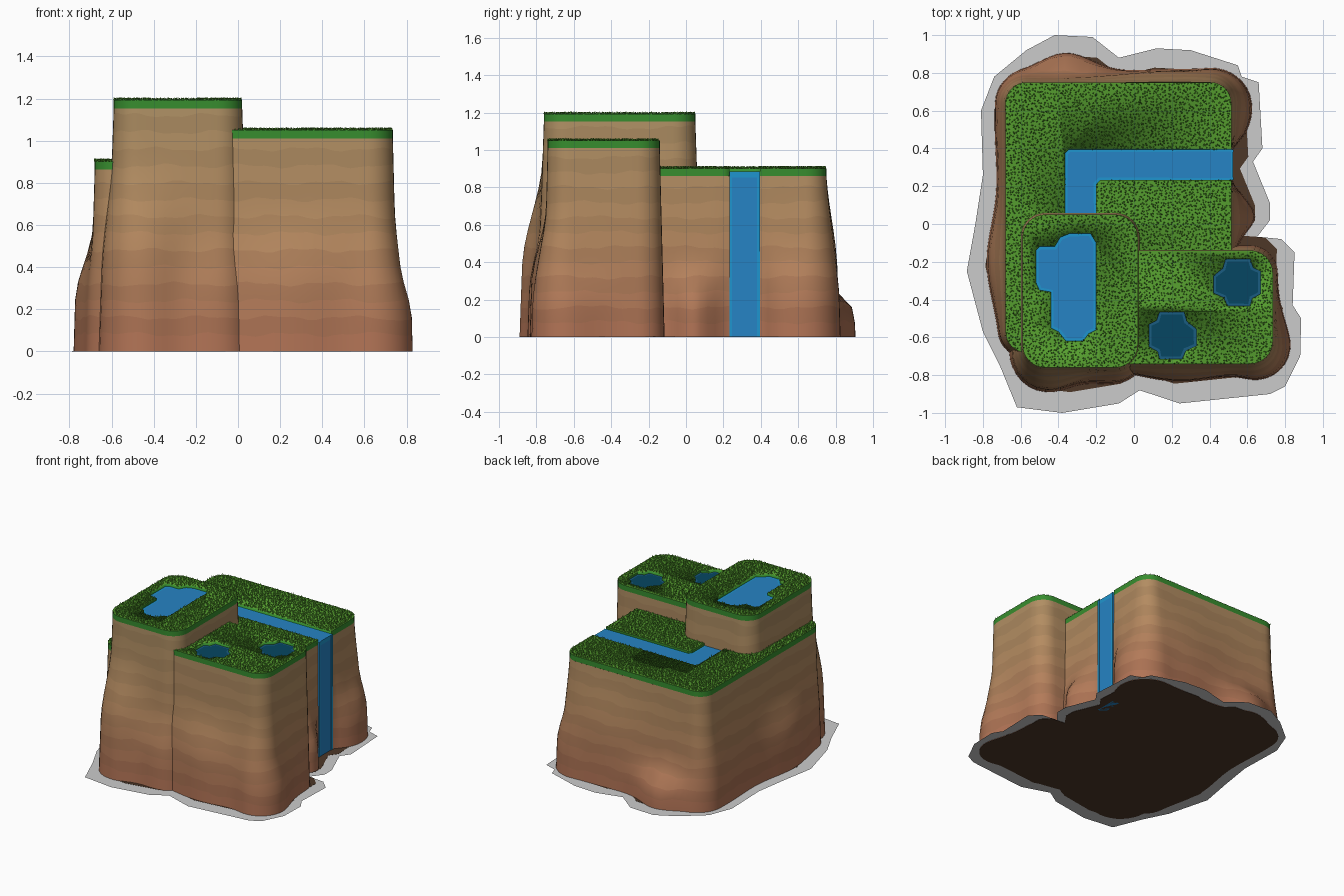
import bpy, bmesh, math, random
from mathutils import Vector
from mathutils.geometry import intersect_point_line

if "Cube" in bpy.data.objects:
    bpy.data.objects.remove(bpy.data.objects["Cube"])

random.seed(4)


def material(name, rgb):
    m = bpy.data.materials.new(name)
    m.diffuse_color = [(c / 255) ** 2.2 for c in rgb] + [1]
    m.use_nodes = True
    m.node_tree.nodes["Principled BSDF"].inputs["Base Color"].default_value = m.diffuse_color
    return m


GRASS = material("grass", (86, 156, 50))
TURF = material("turf_side", (58, 140, 50))
WATER = material("water", (42, 130, 195))
SHORE = material("shore_water", (36, 148, 205))
DEEP = material("deep_water", (14, 72, 98))
DEEP_SHORE = material("deep_shore", (32, 92, 128))
EARTH = material("earth", (78, 58, 44))
BAND = 0.08
low, mid, high = Vector((172, 112, 84)), Vector((176, 134, 94)), Vector((168, 140, 98))
STRATA = []
for k in range(16):
    t = k / 15
    c = low.lerp(mid, t / 0.45) if t < 0.45 else mid.lerp(high, (t - 0.45) / 0.55)
    STRATA.append(material(f"rock_{k}", c * (1 + 0.025 * (-1) ** k)))


def finish(name, bm, mats, smooth=True):
    bmesh.ops.recalc_face_normals(bm, faces=bm.faces)
    me = bpy.data.meshes.new(name)
    bm.to_mesh(me)
    bm.free()
    for m in mats:
        me.materials.append(m)
    ob = bpy.data.objects.new(name, me)
    bpy.context.collection.objects.link(ob)
    if smooth:
        bpy.ops.object.select_all(action='DESELECT')
        ob.select_set(True)
        bpy.context.view_layer.objects.active = ob
        bpy.ops.object.shade_smooth_by_angle(angle=math.radians(40))
    return ob


def prism(name, pts, z0, z1, mats, rim=0):
    """Extruded outline; material 0 on top, 1 elsewhere, optional inset rim."""
    bm = bmesh.new()
    f = bm.faces.new([bm.verts.new((x, y, z1)) for x, y in pts])
    f.normal_update()
    bot = bmesh.ops.extrude_face_region(bm, geom=[f], use_keep_orig=True)["geom"]
    for v in bot:
        if isinstance(v, bmesh.types.BMVert):
            v.co.z = z0
    for g in bm.faces:
        g.material_index = min(1, len(mats) - 1)
    f.material_index = 0
    if rim:
        ring = bmesh.ops.inset_region(bm, faces=[f], thickness=rim)["faces"]
        for g in ring:
            g.material_index = 1
    return finish(name, bm, mats)


def rounded(x0, x1, y0, y1, r):
    """Rounded rectangle as (x, y, normal x, normal y), long edges subdivided."""
    arcs = []
    for i, (cx, cy) in enumerate([(x1 - r, y1 - r), (x0 + r, y1 - r), (x0 + r, y0 + r), (x1 - r, y0 + r)]):
        for j in range(9):
            a = math.pi / 2 * (i + j / 8)
            c, s = math.cos(a), math.sin(a)
            arcs.append((cx + r * c, cy + r * s, c, s))
    out = []
    for p, q in zip(arcs, arcs[1:] + arcs[:1]):
        n = max(1, round(math.dist(p[:2], q[:2]) / 0.04))
        out += [tuple(a + (b - a) * k / n for a, b in zip(p, q)) for k in range(n)]
    return out


def inside(x, y, poly):
    hit = False
    for (ax, ay), (bx, by) in zip(poly, poly[1:] + poly[:1]):
        if (ay > y) != (by > y) and x < (bx - ax) * (y - ay) / (by - ay) + ax:
            hit = not hit
    return hit


def cliff(name, outline, top, taper, bumps, gap=None):
    """Layered rock wall; bumps are (x, y, height, amount, spread)."""
    bm = bmesh.new()
    levels = [k * BAND for k in range(int(top / BAND) + 1) if top - k * BAND > 0.03] + [top]
    rings = []
    for i, z0 in enumerate(levels):
        ring = []
        for x, y, nx, ny in outline:
            z = z0
            if 0 < i < len(levels) - 1:
                z += 0.008 * math.sin(17 * x + 13 * y + i) + 0.005 * math.sin(41 * (x - y) + 2 * i)
            off = taper * (1 - z / top)
            for bx, by, h, amount, spread in bumps:
                t = min(1, max(0, (h - z) / (0.6 * h)))
                d = math.hypot(x - bx, y - by) / spread
                off += amount * t * t * (3 - 2 * t) * math.exp(-d * d)
            if gap:
                off *= 1 - math.exp(-(math.hypot(x - gap[0], y - gap[1]) / 0.12) ** 4)
            ring.append(bm.verts.new((x + nx * off, y + ny * off, z)))
        rings.append(ring)
    n = len(outline)
    for k, (a, b) in enumerate(zip(rings, rings[1:])):
        for i in range(n):
            bm.faces.new((a[i], a[(i + 1) % n], b[(i + 1) % n], b[i])).material_index = k
    bm.faces.new(rings[-1]).material_index = len(STRATA)
    bm.faces.new(rings[0]).material_index = len(STRATA)
    return finish(name, bm, STRATA + [EARTH])


def grass_blades(name, poly, z, blocked):
    bm = bmesh.new()
    xs, ys = [p[0] for p in poly], [p[1] for p in poly]
    step = 0.0155
    for i in range(int((max(xs) - min(xs)) / step)):
        for j in range(int((max(ys) - min(ys)) / step)):
            x = min(xs) + (i + random.random()) * step
            y = min(ys) + (j + random.random()) * step
            if not inside(x, y, poly) or any(inside(x, y, b) for b in blocked):
                continue
            a0, r = random.uniform(0, 6.3), 0.005
            tip = bm.verts.new((x + random.uniform(-.005, .005), y + random.uniform(-.005, .005),
                                z + random.uniform(0.007, 0.014)))
            v = [bm.verts.new((x + r * math.cos(a0 + k * 2.094), y + r * math.sin(a0 + k * 2.094), z))
                 for k in range(3)]
            for k in range(3):
                bm.faces.new((v[k], v[(k + 1) % 3], tip))
    return finish(name, bm, [GRASS], smooth=False)


# Ground: grey flat rim around a dark earth underside
rim = [(-.42, 1), (-.22, .99), (-.08, .88), (.12, .93), (.3, .92), (.55, .84), (.57, .78), (.66, .75),
       (.68, .4), (.63, .33), (.72, .11), (.72, .02), (.65, -.07), (.78, -.08), (.85, -.15), (.84, -.43),
       (.885, -.5), (.88, -.7), (.8, -.86), (.72, -.9), (.24, -.95), (.03, -.88), (-.08, -.95), (-.38, -1),
       (-.62, -.97), (-.71, -.75), (-.8, -.57), (-.885, -.25), (-.84, 0), (-.8, .26), (-.81, .6),
       (-.74, .78), (-.57, .92)]
core = [(x * .89, y * .89) for x, y in rim]
bm = bmesh.new()
o = [bm.verts.new((x, y, .002)) for x, y in rim]
c = [bm.verts.new((x, y, .002)) for x, y in core]
for i in range(len(rim)):
    j = (i + 1) % len(rim)
    bm.faces.new((c[i], c[j], o[j], o[i]))
finish("ground_rim", bm, [], smooth=False)
prism("ground_earth", core, 0, .003, [EARTH])

# Water outlines
stream = [(-.365, 0), (-.2, 0), (-.2, .21), (-.18, .232), (.525, .232), (.525, .395), (-.345, .395), (-.365, .375)]
lake = [(-.34, -.05), (-.23, -.05), (-.2, -.1), (-.2, -.56), (-.24, -.58), (-.27, -.62), (-.36, -.62),
        (-.4, -.57), (-.44, -.55), (-.44, -.36), (-.5, -.35), (-.52, -.31), (-.52, -.14), (-.5, -.12),
        (-.42, -.12), (-.39, -.07)]
blob = [(-.06, .125), (.07, .125), (.085, .08), (.125, .06), (.125, -.06), (.08, -.085), (.07, -.125),
        (-.05, -.125), (-.07, -.08), (-.125, -.055), (-.125, .035), (-.075, .075)]
pool_back = [(.545 + x, -.31 + y) for x, y in blob]
pool_front = [(.205 - x, -.59 + y) for x, y in reversed(blob)]

# Three plateaus: outline, top height, taper, bumps, waters
low_o = rounded(-.68, .515, -.68, .75, .11)
tall_o = rounded(-.59, .02, -.76, .05, .12)
right_o = rounded(-.2, .735, -.74, -.14, .12)
xy = lambda o: [p[:2] for p in o]
plateaus = [
    ("low", low_o, .902, .025,
     [(-.36, .75, .3, .12, .2), (.2, .75, .9, .045, .4), (-.68, -.2, .6, .075, .3), (-.68, .5, .6, .03, .3),
      (.515, .6, .5, .065, .16), (.515, .04, .42, .10, .11)], (.515, .313),
     [("stream", stream, WATER, SHORE)], [xy(tall_o), xy(right_o)]),
    ("tall", tall_o, 1.192, .04,
     [(-.45, -.76, .95, .09, .17), (-.12, -.76, .6, .045, .16)], None,
     [("lake", lake, WATER, SHORE)], []),
    ("right", right_o, 1.05, .025,
     [(.73, -.6, .4, .045, .17), (.25, -.74, .7, .07, .3), (.7, -.74, .7, .04, .15)], None,
     [("back_pool", pool_back, DEEP, DEEP_SHORE), ("front_pool", pool_front, DEEP, DEEP_SHORE)],
     [xy(tall_o)])]

for name, outline, top, taper, bumps, gap, waters, blocked in plateaus:
    cliff(f"{name}_cliff", outline, top - .04, taper, bumps, gap)
    turf = prism(f"{name}_turf", xy(outline), top - .04, top, [GRASS, TURF])
    for wname, poly, mat, shore in waters:
        prism(wname, poly, top - .05, top - .018, [mat, shore], rim=.016)
        cutter = prism(f"{wname}_cutter", poly, top - .1, top + .1, [TURF])
        cutter.hide_render = True
        cutter.hide_viewport = True
        cut = turf.modifiers.new(f"cut_{wname}", 'BOOLEAN')
        cut.operation = 'DIFFERENCE'
        cut.solver = 'EXACT'
        cut.object = cutter
    grass_blades(f"{name}_grass_blades", xy(outline), top, blocked + [w[1] for w in waters])

# Waterfall down the right side, with lighter edge strips
for nm, ya, yb, x1, mat in [("waterfall", .232, .395, .525, WATER), ("waterfall_edge_near", .232, .247, .528, SHORE),
                            ("waterfall_edge_far", .38, .395, .528, SHORE)]:
    prism(nm, [(.47, ya), (x1, ya), (x1, yb), (.47, yb)], 0, .884, [mat])
